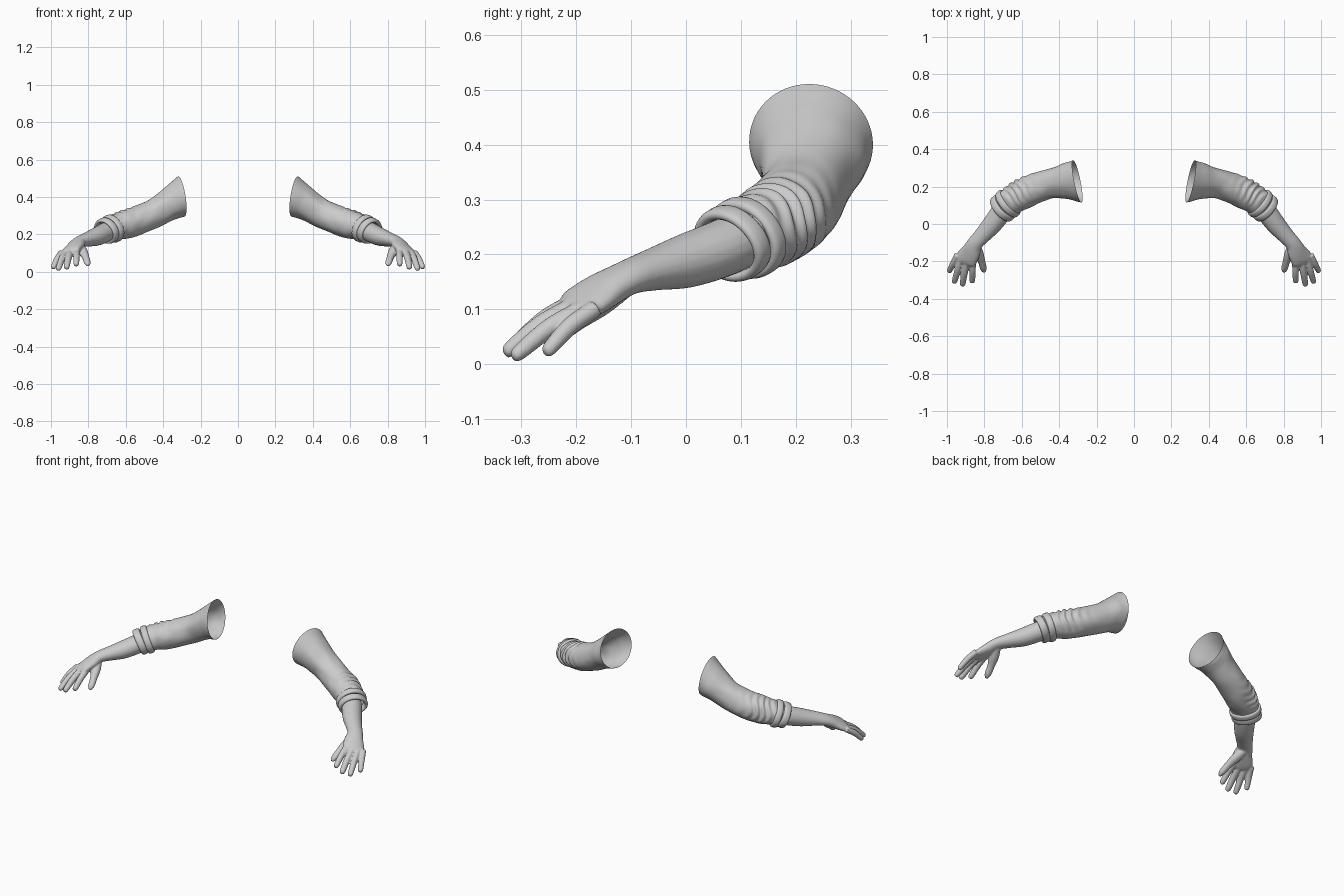
import bpy, bmesh, math
from mathutils import Vector, noise

cube = bpy.data.objects.get("Cube")
if cube:
    bpy.data.objects.remove(cube)

grey = bpy.data.materials.new("plain_grey")
grey.use_nodes = True
grey.diffuse_color = (0.6, 0.6, 0.6, 1)
grey.node_tree.nodes["Principled BSDF"].inputs["Base Color"].default_value = (0.6, 0.6, 0.6, 1)


def spline(stations, steps):
    """Smooth curve through stations of (x, y, z, half width, half height)."""
    pts = [Vector(s) for s in stations]
    pts = [2 * pts[0] - pts[1]] + pts + [2 * pts[-1] - pts[-2]]
    out = []
    for i in range(1, len(pts) - 2):
        a, b, c, d = pts[i - 1:i + 3]
        for k in range(steps):
            t = k / steps
            out.append(0.5 * (2 * b + (c - a) * t + (2 * a - 5 * b + 4 * c - d) * t * t
                              + (3 * b - a - 3 * c + d) * t ** 3))
    return out + [pts[-2]]


def ring(bm, centre, axis, up, wide, high, count, shape=None):
    side = axis.cross(up).normalized()
    top = side.cross(axis).normalized()
    verts = []
    for k in range(count):
        a = math.tau * k / count
        f = shape(a) if shape else 1
        verts.append(bm.verts.new(centre + f * (side * wide * math.cos(a) + top * high * math.sin(a))))
    return verts


def bridge(bm, rings, closed=False):
    pairs = list(zip(rings, rings[1:]))
    if closed:
        pairs.append((rings[-1], rings[0]))
    for r, s in pairs:
        for k in range(len(r)):
            n = (k + 1) % len(r)
            bm.faces.new((r[k], r[n], s[n], s[k]))


def loft(bm, stations, up=(0, 0, 1), steps=6, count=20, start=None, capped=True, shape=None):
    path = spline(stations, steps)
    rings = []
    for i, p in enumerate(path):
        axis = (path[min(i + 1, len(path) - 1)].xyz - path[max(i - 1, 0)].xyz).normalized()
        if start and i < steps * 2:
            axis = Vector(start).normalized().lerp(axis, i / (steps * 2)).normalized()
        t = i / (len(path) - 1)
        fold = (lambda a, t=t: shape(t, a)) if shape else None
        rings.append(ring(bm, p.xyz, axis, Vector(up), p[3], p[4], count, fold))
    bridge(bm, rings)
    if capped:
        bm.faces.new(rings[0][::-1])
        bm.faces.new(rings[-1])


def finish(bm, name, remesh=False):
    bmesh.ops.recalc_face_normals(bm, faces=bm.faces)
    mesh = bpy.data.meshes.new(name)
    bm.to_mesh(mesh)
    bm.free()
    mesh.materials.append(grey)
    mesh.shade_smooth()
    obj = bpy.data.objects.new(name, mesh)
    bpy.context.collection.objects.link(obj)
    if remesh:
        m = obj.modifiers.new("fuse", "REMESH")
        m.mode = "VOXEL"
        m.voxel_size = 0.004
        m.use_smooth_shade = True
        s = obj.modifiers.new("soften", "SMOOTH")
        s.factor = 0.5
        s.iterations = 5
    obj.modifiers.new("both_sides", "MIRROR").use_clip = False
    return obj


# Forearms and hands: overlapping solids fused into one skin
bm = bmesh.new()
loft(bm, [(0.64, 0.14, 0.25, 0.050, 0.050), (0.70, 0.075, 0.215, 0.056, 0.052),
          (0.757, 0.0, 0.188, 0.053, 0.049), (0.81, -0.06, 0.172, 0.045, 0.038),
          (0.85, -0.105, 0.158, 0.042, 0.031), (0.872, -0.15, 0.135, 0.053, 0.030),
          (0.898, -0.19, 0.110, 0.060, 0.024), (0.907, -0.21, 0.097, 0.052, 0.017)],
     up=(0.2, 0, 1))

fingers = [((0.862, -0.19, 0.118), (0.865, -0.315, 0.036), 0.0175),
           ((0.895, -0.19, 0.112), (0.918, -0.332, 0.020), 0.018),
           ((0.924, -0.18, 0.105), (0.962, -0.317, 0.012), 0.0175),
           ((0.945, -0.165, 0.102), (0.990, -0.258, 0.020), 0.0165)]
for base, tip, r in fingers:
    b, t = Vector(base), Vector(tip)
    mid = b.lerp(t, 0.5) + Vector((0, 0, 0.008))
    end = t.lerp(b, 0.08)
    loft(bm, [(*b, r, r), (*mid, r, r), (*end, r * 0.85, r * 0.8), (*t, r * 0.4, r * 0.35)], count=14)

# Thumb and the pad at its base
loft(bm, [(0.853, -0.11, 0.145, 0.024, 0.022), (0.832, -0.155, 0.112, 0.027, 0.024),
          (0.815, -0.20, 0.079, 0.020, 0.019), (0.805, -0.238, 0.049, 0.018, 0.016),
          (0.801, -0.257, 0.034, 0.008, 0.007)], count=14)
finish(bm, "forearms_and_hands", remesh=True)


# Sleeves: open shells with cloth folds gathered inside the elbow
def folds(t, a):
    inner = max(0, math.cos(a - math.radians(150))) ** 0.7
    gather = math.exp(-((t - 0.70) / 0.17) ** 2)
    wave = math.sin(t * 75 + 2.2 * math.sin(a * 1.5) + 1.2 * math.cos(a * 3))
    drape = noise.noise(Vector((t * 7, math.cos(a) * 1.6, math.sin(a) * 1.6)))
    ease = min(1, t * 5)
    return 1 + ease * (0.075 * inner * gather * wave + 0.045 * drape)


bm = bmesh.new()
loft(bm, [(0.303, 0.228, 0.403, 0.115, 0.109), (0.36, 0.228, 0.366, 0.097, 0.089),
          (0.44, 0.217, 0.318, 0.080, 0.078), (0.53, 0.190, 0.277, 0.081, 0.077),
          (0.60, 0.157, 0.254, 0.082, 0.076), (0.65, 0.127, 0.240, 0.077, 0.069),
          (0.70, 0.085, 0.219, 0.070, 0.060)],
     steps=14, count=64, start=(1, -0.2, -0.16), capped=False, shape=folds)
finish(bm, "sleeves")


# Rolled cuffs: two overlapping soft bands per arm
def band(name, centre, axis, length, wide, high, thick):
    bm = bmesh.new()
    axis = Vector(axis).normalized()
    rings = []
    for k in range(14):
        a = math.tau * k / 14
        along = math.copysign(abs(math.cos(a)) ** 0.6, math.cos(a)) * length / 2
        out = math.sin(a) * thick
        swell = lambda b: 1 + 0.02 * math.sin(3 * b + length * 90)
        rings.append(ring(bm, Vector(centre) + axis * along, axis, Vector((0, 0, 1)),
                          wide + out, high + out, 56, swell))
    bridge(bm, rings, closed=True)
    finish(bm, name)


band("cuff_lower_bands", (0.703, 0.083, 0.219), (0.68, -0.62, -0.40), 0.040, 0.071, 0.062, 0.010)
band("cuff_upper_bands", (0.675, 0.108, 0.229), (0.70, -0.58, -0.32), 0.036, 0.075, 0.067, 0.010)
